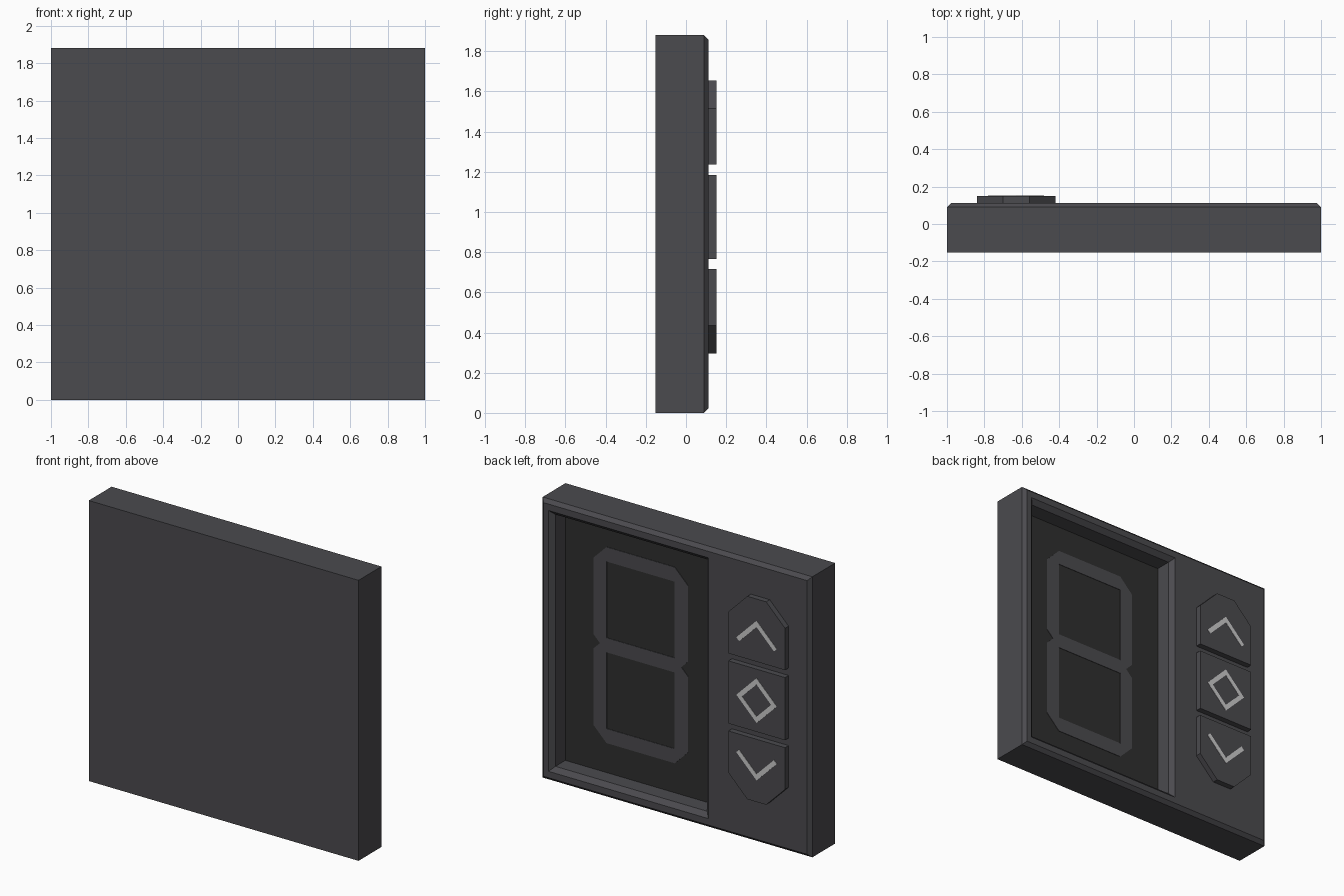
import bpy
import bmesh

cube = bpy.data.objects.get("Cube")
if cube:
    bpy.data.objects.remove(cube, do_unlink=True)


def material(name, colour):
    mat = bpy.data.materials.new(name)
    mat.use_nodes = True
    mat.diffuse_color = (*colour, 1)
    mat.node_tree.nodes["Principled BSDF"].inputs["Base Color"].default_value = (*colour, 1)
    return mat


CHARCOAL = material("charcoal plastic", (0.07, 0.069, 0.077))
BLACK = material("black screen", (0.029, 0.029, 0.028))
GREY = material("light grey marking", (0.6, 0.6, 0.6))


def finish(bm, name, *mats):
    bmesh.ops.recalc_face_normals(bm, faces=bm.faces)
    mesh = bpy.data.meshes.new(name)
    bm.to_mesh(mesh)
    bm.free()
    for mat in mats:
        mesh.materials.append(mat)
    obj = bpy.data.objects.new(name, mesh)
    bpy.context.collection.objects.link(obj)
    return obj


def plate(name, outline, y, thickness, mat):
    """Extrude an x-z outline from y towards the back."""
    bm = bmesh.new()
    face = bm.faces.new([bm.verts.new((x, y, z)) for x, z in outline])
    new = bmesh.ops.extrude_face_region(bm, geom=[face])["geom"]
    verts = [v for v in new if isinstance(v, bmesh.types.BMVert)]
    bmesh.ops.translate(bm, vec=(0, thickness, 0), verts=verts)
    return finish(bm, name, mat)


# Housing: rectangular rings lofted over the chamfered rim and into the recess
HEIGHT, FACE_Y, FLOOR_Y = 1.88, 0.113, -0.022


def ring(bm, x0, x1, margin, y):
    z0, z1 = margin, HEIGHT - margin
    return [bm.verts.new((x, y, z)) for x, z in ((x0, z0), (x1, z0), (x1, z1), (x0, z1))]


bm = bmesh.new()
rings = [ring(bm, *r) for r in (
    (-1, 1, 0, -0.152),
    (-1, 1, 0, 0.09),
    (-0.977, 0.977, 0.023, FACE_Y),
    (-0.245, 0.94, 0.066, FACE_Y),
    (-0.215, 0.91, 0.096, FACE_Y - 0.03),
    (-0.215, 0.91, 0.096, FLOOR_Y),
)]
for a, b in zip(rings, rings[1:]):
    for i in range(4):
        j = (i + 1) % 4
        bm.faces.new((a[i], a[j], b[j], b[i]))
bm.faces.new(rings[0])
bm.faces.new(rings[-1]).material_index = 1
finish(bm, "housing", CHARCOAL, BLACK)

# Seven-segment digit on the screen
DX, DZ, HW, HH, T = 0.35, 0.952, 0.35, 0.657, 0.097
H = T / 2
horizontal = [(HW - T, HH), (T - HW, HH), (H - HW, HH - H), (T - HW, HH - T),
              (HW - T, HH - T), (HW - H, HH - H)]
middle = [(HW - T, H), (T - HW, H), (H - HW, 0), (T - HW, -H), (HW - T, -H), (HW - H, 0)]
vertical = [(HW, HH - T), (HW - H, HH - H), (HW - T, HH - T), (HW - T, H), (HW - H, 0), (HW, H)]


def segment(name, outline, sx=1, sz=1):
    points = [(DX + sx * x, DZ + sz * z) for x, z in outline]
    plate(name, points, FLOOR_Y, 0.003, CHARCOAL)


segment("segment_middle", middle)
for level, sz in (("top", 1), ("bottom", -1)):
    segment("segment_" + level, horizontal, 1, sz)
    for side, sx in (("left", 1), ("right", -1)):
        segment("segment_" + level + "_" + side, vertical, sx, sz)

# Buttons with their markings
BX, BZ, STEP, B, TIP = -0.63, 0.975, 0.47, 0.21, 0.07
BUTTON_Y, DEPTH = 0.151, 0.039
square = [(-B, -B), (B, -B), (B, B), (-B, B)]
pointed = [(-B, -B), (B, -B), (B, TIP), (TIP, B), (-TIP, B), (-B, TIP)]
chevron = [(0, 0.065), (-0.15, -0.085), (-0.129, -0.106), (0, 0.023),
           (0.129, -0.106), (0.15, -0.085)]
R, INNER = 0.15, 0.108
half_diamond = [(-R, 0), (0, R), (R, 0), (INNER, 0), (0, INNER), (-INNER, 0)]


def place(outline, level, flip=1):
    return [(BX + x, BZ + level * STEP + flip * z) for x, z in outline]


plate("button_middle", place(square, 0), FACE_Y - 0.001, DEPTH, CHARCOAL)
for name, sign in (("up", 1), ("down", -1)):
    plate("button_" + name, place(pointed, sign, sign), FACE_Y - 0.001, DEPTH, CHARCOAL)
    plate("chevron_" + name, place(chevron, sign, sign), BUTTON_Y, 0.002, GREY)
    plate("diamond_half_" + name, place(half_diamond, 0, sign), BUTTON_Y, 0.002, GREY)
